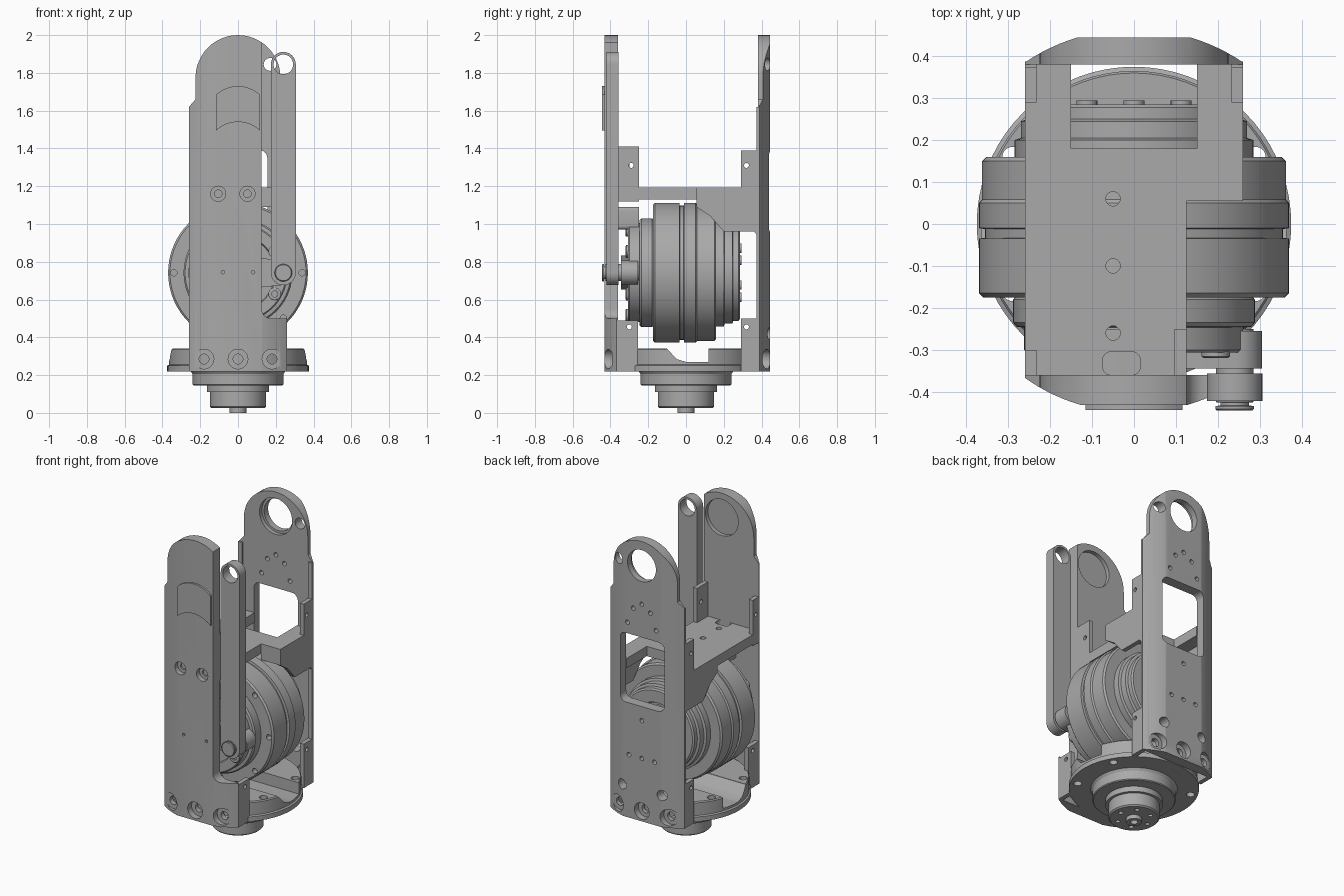
import bpy, bmesh
from math import sin, cos, pi, radians

if "Cube" in bpy.data.objects:
    bpy.data.objects.remove(bpy.data.objects["Cube"], do_unlink=True)

metal = bpy.data.materials.new("machined_grey")
metal.use_nodes = True
GREY = (0.4, 0.4, 0.4, 1)
metal.diffuse_color = GREY
metal.node_tree.nodes["Principled BSDF"].inputs["Base Color"].default_value = GREY

parts = []
AXES = {"x": lambda u, v, t: (t, u, v), "y": lambda u, v, t: (u, t, v), "z": lambda u, v, t: (u, v, t)}


def finish(name, bm):
    bmesh.ops.recalc_face_normals(bm, faces=bm.faces)
    mesh = bpy.data.meshes.new(name)
    bm.to_mesh(mesh)
    bm.free()
    mesh.materials.append(metal)
    ob = bpy.data.objects.new(name, mesh)
    bpy.context.scene.collection.objects.link(ob)
    parts.append(ob)
    return ob


def prism(name, pts, axis, a, b):
    """Extrude a 2D outline along an axis from a to b."""
    bm = bmesh.new()
    low = [bm.verts.new(AXES[axis](u, v, a)) for u, v in pts]
    high = [bm.verts.new(AXES[axis](u, v, b)) for u, v in pts]
    bm.faces.new(low)
    bm.faces.new(high)
    for i in range(len(pts)):
        j = (i + 1) % len(pts)
        bm.faces.new((low[i], low[j], high[j], high[i]))
    return finish(name, bm)


def lathe(name, profile, axis, u0=0, v0=0, n=72):
    """Turn (radius, height) pairs around an axis."""
    bm = bmesh.new()
    rings = [[bm.verts.new(AXES[axis](u0 + r * cos(2 * pi * k / n), v0 + r * sin(2 * pi * k / n), t))
              for k in range(n)] for r, t in profile]
    bm.faces.new(rings[0])
    bm.faces.new(rings[-1])
    for p, q in zip(rings, rings[1:]):
        for k in range(n):
            m = (k + 1) % n
            bm.faces.new((p[k], p[m], q[m], q[k]))
    return finish(name, bm)


def arc(cu, cv, r, a0, a1, n=24):
    return [(cu + r * cos(radians(a0 + (a1 - a0) * k / n)), cv + r * sin(radians(a0 + (a1 - a0) * k / n)))
            for k in range(n + 1)]


def circle(u, v, r, n=32):
    return arc(u, v, r, 0, 360, n)[:-1]


def rect(u0, u1, v0, v1, r=0):
    if r == 0:
        return [(u0, v0), (u1, v0), (u1, v1), (u0, v1)]
    return (arc(u0 + r, v0 + r, r, 180, 270, 6) + arc(u1 - r, v0 + r, r, 270, 360, 6)
            + arc(u1 - r, v1 - r, r, 0, 90, 6) + arc(u0 + r, v1 - r, r, 90, 180, 6))


def cut(ob, pts, axis, a, b, op="DIFFERENCE"):
    tool = prism("cutter", pts, axis, a, b)
    parts.remove(tool)
    mod = ob.modifiers.new("cut", "BOOLEAN")
    mod.operation, mod.object, mod.solver = op, tool, "EXACT"
    bpy.context.view_layer.objects.active = ob
    bpy.ops.object.modifier_apply(modifier=mod.name)
    bpy.data.objects.remove(tool, do_unlink=True)


# Upright plates: shared outline, rounded outside, pivot hole at the top
half = [(0.26, 0.22), (0.26, 1.62), (0.225, 1.66)]
outline = half + arc(0, 1.775, 0.225, 0, 180) + [(-x, z) for x, z in reversed(half)]


def upright(name, inner, outer, radius):
    s = 1 if outer > 0 else -1
    ob = prism(name, outline, "y", inner, outer)
    cut(ob, circle(0, 0, radius, 128), "z", 0, 2.2, "INTERSECT")
    cut(ob, circle(0, 1.845, 0.1, 48), "y", inner - 0.1, outer + s * 0.1)
    cut(ob, circle(0, 1.845, 0.115, 48), "y", inner - s * 0.1, inner + s * 0.025)
    for x in (-0.18, 0, 0.18):
        cut(ob, circle(x, 0.285, 0.052), "y", outer + s * 0.1, outer - s * 0.04)
        cut(ob, circle(x, 0.285, 0.026), "y", inner - s * 0.1, outer)
    return ob


front = upright("front_plate", -0.36, -0.432, 0.45)
cut(front, rect(0.125, 0.6, 0.5, 2.2, 0.05), "y", -0.6, -0.2)
for x in (-0.105, 0.05):
    cut(front, circle(x, 1.16, 0.04), "y", -0.6, -0.4)
    cut(front, circle(x, 1.16, 0.02), "y", -0.6, -0.39)
for x in (-0.08, 0.08):
    cut(front, circle(x, 0.745, 0.009, 12), "y", -0.6, -0.39)

rear = upright("rear_plate", 0.38, 0.445, 0.465)
cut(rear, rect(-0.155, 0.155, 0.95, 1.39, 0.04), "y", 0.2, 0.6)
cut(rear, circle(0.17, 1.845, 0.034), "y", 0.2, 0.6)
small = [(0, 1.6), (0, 0.86), (0, 0.62)]
for s in (-1, 1):
    small += [(s * 0.06, 1.56), (s * 0.1, 1.46), (s * 0.09, 0.62)]
    cut(rear, circle(s * 0.14, 0.42, 0.032), "y", 0.2, 0.6)
for x, z in small:
    cut(rear, circle(x, z, 0.014, 16), "y", 0.2, 0.6)

# Raised curved pad on the front plate
prism("front_pad", arc(0, 1.56, 0.17, 47, 133) + [(x, z - 0.19) for x, z in arc(0, 1.56, 0.17, 133, 47)],
      "y", -0.444, -0.42)


# Side flanges with fixing holes
def flange(name, x0, x1, y0, y1, z0, z1, hole_y, hole_z):
    ob = prism(name, rect(y0, y1, z0, z1), "x", x0, x1)
    cut(ob, circle(hole_y, hole_z, 0.013, 16), "x", x0 - 0.1, x1 + 0.1)


for side, s in (("left", 1), ("right", -1)):
    x0, x1 = sorted((s * 0.232, s * 0.26))
    flange(side + "_rear_low_flange", x0, x1, 0.29, 0.384, 0.22, 0.5, 0.32, 0.455)
    flange(side + "_rear_top_flange", x0, x1, 0.29, 0.384, 1.18, 1.39, 0.32, 1.31)
    flange(side + "_front_low_flange", x0, x1, -0.365, -0.255, 0.22, 0.49, -0.3, 0.455)
    # Wall below the shelf, clearing the wheel
    prism(side + "_side_wall", [(0.055, 1.19), (0.384, 1.19), (0.384, 0.93), (0.36, 0.96), (0.2, 0.96),
                                (0.13, 1.04), (0.055, 1.09)], "x", x0, x1)
    # Narrow return joining wall to rear plate
    prism(side + "_rear_rib", rect(0.372, 0.388, 0.22, 1.62), "x", x0, x1)
flange("inner_top_flange", 0.097, 0.125, -0.365, -0.25, 1.12, 1.41, -0.29, 1.31)
flange("outer_top_flange", -0.26, -0.232, -0.365, -0.3, 1.12, 1.41, -0.33, 1.31)

# Shelf between the uprights
shelf = prism("shelf", [(-0.26, -0.365), (0.125, -0.365), (0.125, 0.055), (0.26, 0.055), (0.26, 0.384),
                        (0.15, 0.384), (0.15, 0.18), (-0.15, 0.18), (-0.15, 0.384), (-0.26, 0.384)],
              "z", 1.13, 1.192)
cut(shelf, rect(-0.075, 0.015, -0.36, -0.305, 0.02), "z", 1, 1.3)
for y in (-0.26, -0.1, 0.06):
    cut(shelf, circle(-0.05, y, 0.017, 20), "z", 1, 1.3)
prism("shelf_step", rect(0.125, 0.24, 1.09, 1.19), "y", 0.055, 0.08)

# Stepped round base with cross slot and holes
base = lathe("base", [(0.045, 0), (0.045, 0.025), (0.14, 0.025), (0.148, 0.033), (0.148, 0.11), (0.165, 0.11),
                      (0.165, 0.145), (0.235, 0.145), (0.24, 0.15), (0.24, 0.205), (0.25, 0.22), (0.375, 0.22),
                      (0.375, 0.25), (0.365, 0.255), (0.365, 0.335), (0.36, 0.342)], "z")
cut(base, [(-0.1, 0.4), (-0.1, 0.34), (-0.05, 0.285), (0, 0.27), (0.12, 0.27), (0.12, 0.4)], "x", -0.5, 0.5)
for sx in (-0.29, 0.29):
    for sy in (-0.16, 0.16):
        cut(base, circle(sx, sy, 0.024, 20), "z", 0.1, 0.5)
for k in range(6):
    cut(base, circle(0.1 * cos(k * pi / 3), 0.1 * sin(k * pi / 3), 0.014, 16), "z", -0.1, 0.06)
cut(base, circle(0, 0, 0.022, 20), "z", -0.1, 0.05)

# Drive wheel with groove, stepped hub and rear motor
AX = 0.742
wheel = lathe("drive_wheel", [(0.36, -0.175), (0.37, -0.165), (0.37, -0.035), (0.355, -0.033), (0.355, -0.012),
                              (0.37, -0.01), (0.37, 0.05), (0.362, 0.058), (0.362, 0.15), (0.352, 0.16)],
              "y", 0, AX)
for k in range(8):
    a = k * pi / 4
    cut(wheel, circle(0.34 * cos(a), AX + 0.34 * sin(a), 0.017, 16), "y", -0.3, -0.14)
lathe("front_hub", [(0.28, -0.17), (0.288, -0.18), (0.288, -0.235), (0.28, -0.245), (0.262, -0.247),
                    (0.262, -0.3), (0.255, -0.307), (0.2, -0.307), (0.195, -0.295)], "y", 0, AX)
lathe("rear_motor", [(0.285, 0.15), (0.285, 0.2), (0.27, 0.205), (0.27, 0.245), (0.255, 0.25),
                     (0.255, 0.278), (0.245, 0.285), (0.17, 0.285), (0.165, 0.275)], "y", 0, AX)
for k in range(6):
    a = (k + 0.5) * pi / 3
    lathe("hub_screw", [(0.034, -0.29), (0.034, -0.316), (0.028, -0.32), (0.016, -0.32), (0.016, -0.31)],
          "y", 0.225 * cos(a), AX + 0.225 * sin(a), 24)
    lathe("motor_screw", [(0.025, 0.27), (0.025, 0.295), (0.013, 0.295), (0.013, 0.285)],
          "y", 0.13 * cos(a), AX + 0.13 * sin(a), 20)
prism("hub_bracket", rect(-0.1, 0.1, 0.97, 1.09, 0.02), "y", -0.365, -0.25)

# Crank, link bar and pivot pin
LX = 0.24
prism("crank_arm", arc(LX, AX, 0.065, -90, 90) + arc(0, AX, 0.09, 90, 270), "y", -0.345, -0.255)
link = prism("link_bar", arc(LX, 1.845, 0.066, 0, 180) + arc(LX, AX, 0.066, 180, 360), "y", -0.422, -0.357)
cut(link, circle(LX, 1.845, 0.052), "y", -0.6, -0.2)
lathe("link_pin", [(0.045, -0.25), (0.045, -0.425), (0.034, -0.426), (0.034, -0.433), (0.046, -0.434),
                   (0.046, -0.441), (0.042, -0.445)], "y", LX, AX, 32)

# Smooth the round surfaces, keep edges sharp
bpy.ops.object.select_all(action="DESELECT")
for ob in parts:
    ob.select_set(True)
bpy.context.view_layer.objects.active = parts[0]
bpy.ops.object.shade_smooth_by_angle(angle=radians(30))
